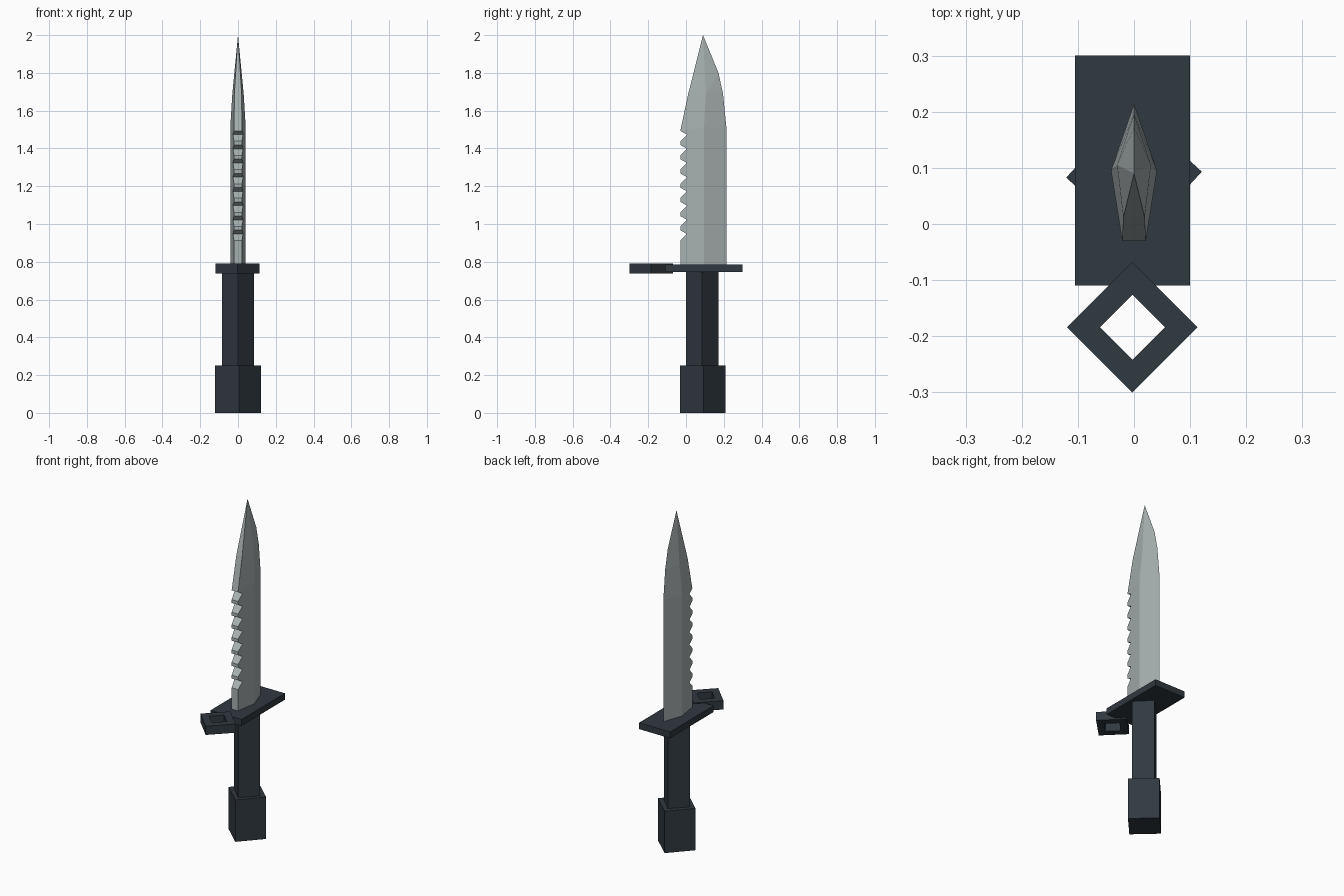
import bpy, bmesh, math

if "Cube" in bpy.data.objects:
    bpy.data.objects.remove(bpy.data.objects["Cube"])


def material(name, rgb):
    m = bpy.data.materials.new(name)
    m.diffuse_color = (*rgb, 1.0)
    m.use_nodes = True
    m.node_tree.nodes["Principled BSDF"].inputs["Base Color"].default_value = m.diffuse_color
    return m


steel = material("grey steel", (0.39, 0.434, 0.434))
dark = material("dark blue grey", (0.030, 0.040, 0.050))


def finish(name, bm, mat):
    bmesh.ops.remove_doubles(bm, verts=bm.verts, dist=1e-6)
    bmesh.ops.recalc_face_normals(bm, faces=bm.faces)
    me = bpy.data.meshes.new(name)
    bm.to_mesh(me)
    bm.free()
    me.materials.append(mat)
    ob = bpy.data.objects.new(name, me)
    bpy.context.collection.objects.link(ob)


def diamond(r, cx, cy, z, turn=0.0):
    return [(cx + r * math.cos(turn + i * math.pi / 2),
             cy + r * math.sin(turn + i * math.pi / 2), z) for i in range(4)]


def prism(name, low, high, mat):
    bm = bmesh.new()
    a = [bm.verts.new(p) for p in low]
    b = [bm.verts.new(p) for p in high]
    bm.faces.new(a)
    bm.faces.new(b)
    for i in range(4):
        j = (i + 1) % 4
        bm.faces.new((a[i], a[j], b[j], b[i]))
    finish(name, bm, mat)


# Grip and pommel: four-sided columns standing edge-on
turn = math.radians(2.5)
prism("pommel", diamond(0.121, 0, 0.088, 0, turn), diamond(0.121, 0, 0.088, 0.25, turn), dark)
prism("grip", diamond(0.086, 0, 0.086, 0.25), diamond(0.086, 0, 0.086, 0.76), dark)

# Crossguard plate
plate = [(-0.105, -0.11), (0.10, -0.11), (0.10, 0.30), (-0.105, 0.30)]
prism("crossguard", [(x, y, 0.747) for x, y in plate], [(x, y, 0.785) for x, y in plate], dark)

# Square muzzle ring in front of the guard
bm = bmesh.new()
loops = [[bm.verts.new(p) for p in diamond(r, -0.003, -0.184, z)]
         for r, z in ((0.116, 0.738), (0.116, 0.79), (0.058, 0.79), (0.058, 0.738))]
for k in range(4):
    a, b = loops[k], loops[(k + 1) % 4]
    for i in range(4):
        j = (i + 1) % 4
        bm.faces.new((a[i], a[j], b[j], b[i]))
finish("muzzle_ring", bm, dark)

# Blade: sawtooth spine, wide ridge, sharp back edge, tapered point
SPINE_Y, RIDGE_Y, EDGE_Y = -0.03, 0.095, 0.214
SPINE_W, RIDGE_W = 0.021, 0.041
BASE_Z, SHOULDER_Z, TAPER_Z = 0.76, 1.51, 1.69


def half_width(y):
    return SPINE_W + (RIDGE_W - SPINE_W) * (y - SPINE_Y) / (RIDGE_Y - SPINE_Y)


spine = [(SPINE_Y, BASE_Z), (SPINE_Y, 0.912)]
for i in range(8):
    z = 0.967 + 0.0752 * i
    spine.append((0.005, z - 0.02))       # notch bottom
    spine.append((SPINE_Y, z))            # tooth tip
    if i < 7:
        spine.append((SPINE_Y, z + 0.02))

bm = bmesh.new()
edge = [bm.verts.new((0, y, z)) for y, z in
        ((EDGE_Y, BASE_Z), (EDGE_Y, SHOULDER_Z), (0.196, TAPER_Z), (0.172, 1.80))]
tip = bm.verts.new((0, 0.09, 2.0))
sides = []
for s in (-1, 1):
    saw = [bm.verts.new((s * half_width(y), y, z)) for y, z in spine]
    top = bm.verts.new((s * 0.019, 0.012, TAPER_Z))
    r0, r1, r2 = (bm.verts.new(p) for p in (
        (s * RIDGE_W, RIDGE_Y, BASE_Z), (s * RIDGE_W, RIDGE_Y, SHOULDER_Z),
        (s * 0.030, 0.105, TAPER_Z)))
    for f in (saw + [r1, r0],
              [r0, r1, edge[1], edge[0]],
              [saw[-1], top, r2, r1],
              [r1, r2, edge[2], edge[1]],
              [r2, edge[3], edge[2]],
              [top, tip, r2],
              [r2, tip, edge[3]]):
        bm.faces.new(f)
    sides.append((saw + [top], r0))
(left, r_left), (right, r_right) = sides
for i in range(len(left) - 1):
    bm.faces.new((left[i], left[i + 1], right[i + 1], right[i]))
bm.faces.new((left[-1], right[-1], tip))
bm.faces.new((left[0], right[0], r_right, edge[0], r_left))
finish("blade", bm, steel)
